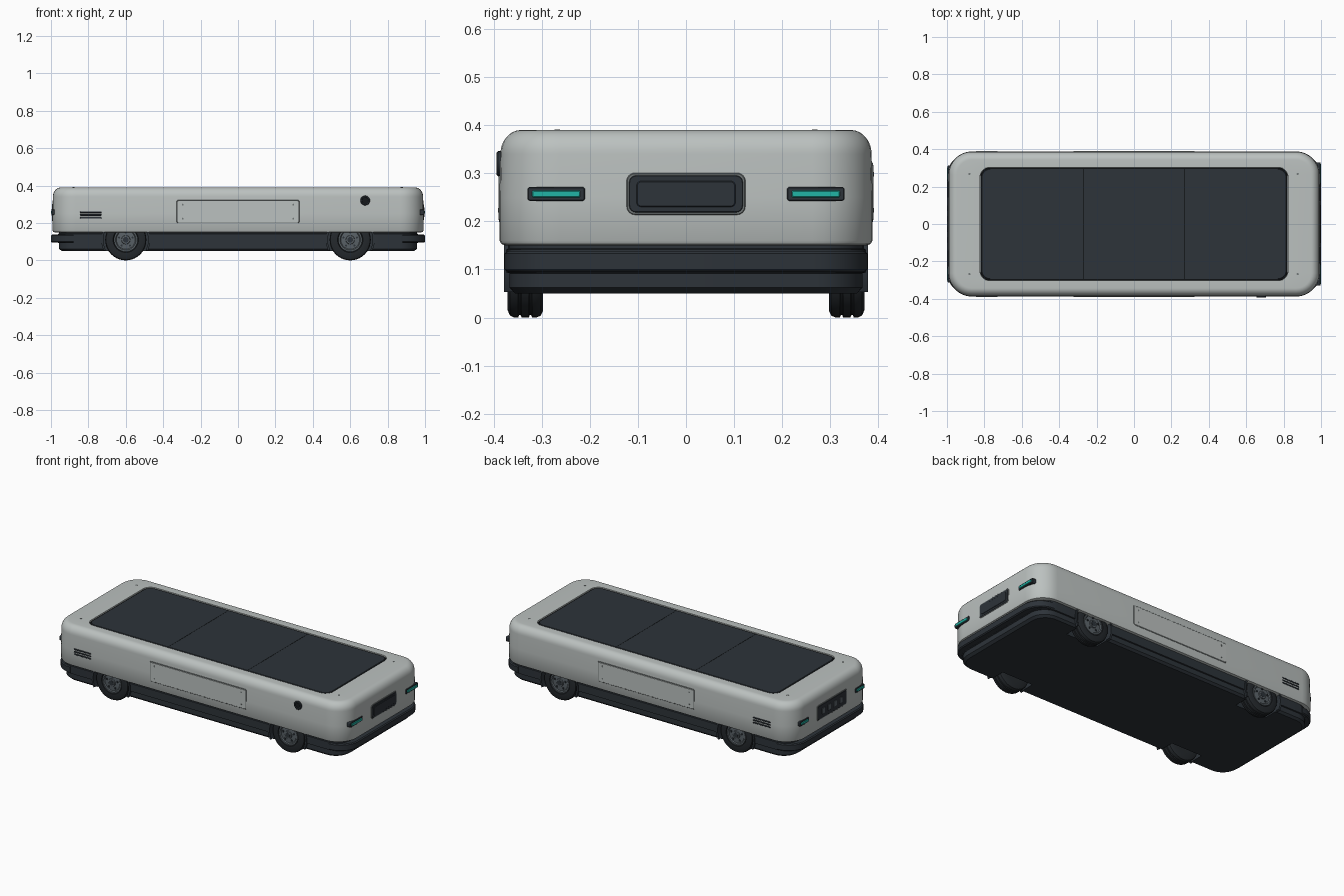
import bpy, bmesh, math
from mathutils import Vector

if "Cube" in bpy.data.objects:
    bpy.data.objects.remove(bpy.data.objects["Cube"])


def material(name, rgb):
    m = bpy.data.materials.new(name)
    m.diffuse_color = (*rgb, 1)
    m.use_nodes = True
    m.node_tree.nodes["Principled BSDF"].inputs["Base Color"].default_value = m.diffuse_color
    return m


SHELL = material("warm light grey", (0.50, 0.535, 0.525))
DARK = material("slate black", (0.026, 0.033, 0.041))
RUBBER = material("tyre black", (0.018, 0.022, 0.026))
HUB = material("hub grey", (0.10, 0.12, 0.135))
TRIM = material("seam grey", (0.17, 0.19, 0.19))
SEAM = material("seam black", (0.008, 0.010, 0.012))
TEAL = material("signal teal", (0.015, 0.46, 0.38))


# Local (u, v, w) to world frames: w points outward from the surface
def up(u, v, w):
    return Vector((u, v, w))


def side(s):
    return lambda u, v, w: Vector((u, s * w, v))


def end(s):
    return lambda u, v, w: Vector((s * w, u, v))


def rounded(hx, hy, r, cx=0, cy=0, n=8):
    pts = []
    for q, (sx, sy) in enumerate(((1, 1), (-1, 1), (-1, -1), (1, -1))):
        for i in range(n + 1):
            a = math.pi / 2 * (q + i / n)
            pts.append((cx + sx * (hx - r) + r * math.cos(a),
                        cy + sy * (hy - r) + r * math.sin(a)))
    return pts


def circle(r, cx=0, cy=0, n=32):
    return [(cx + r * math.cos(2 * math.pi * i / n),
             cy + r * math.sin(2 * math.pi * i / n)) for i in range(n)]


def loft(name, rings, mat, frame=up):
    """Bridge a stack of (outline, height) rings and cap both ends."""
    bm = bmesh.new()
    loops = [[bm.verts.new(frame(u, v, w)) for u, v in pts] for pts, w in rings]
    n = len(loops[0])
    for a, b in zip(loops, loops[1:]):
        for i in range(n):
            j = (i + 1) % n
            bm.faces.new((a[i], a[j], b[j], b[i]))
    bm.faces.new(loops[0])
    bm.faces.new(loops[-1])
    bmesh.ops.recalc_face_normals(bm, faces=bm.faces)
    mesh = bpy.data.meshes.new(name)
    bm.to_mesh(mesh)
    bm.free()
    mesh.materials.append(mat)
    ob = bpy.data.objects.new(name, mesh)
    bpy.context.collection.objects.link(ob)
    return ob


def plate(name, hx, hy, r, cx, cy, w0, w1, mat, frame, n=4):
    """Rounded plate with a tiny softened outer edge."""
    b = min(0.002, r * 0.5)
    return loft(name, [(rounded(hx, hy, r, cx, cy, n), w0),
                       (rounded(hx, hy, r, cx, cy, n), w1 - b),
                       (rounded(hx - b, hy - b, r - b, cx, cy, n), w1)], mat, frame)


def disc(name, r, cx, cy, w0, w1, mat, frame, n=16):
    return loft(name, [(circle(r, cx, cy, n), w0), (circle(r, cx, cy, n), w1)], mat, frame)


# Upper shell with filleted top and a shallow deck recess
HX, HY, R, TOP = 0.992, 0.388, 0.125, 0.39
rings = []
for d, z in ((0.012, 0.150), (0.004, 0.153), (0, 0.160), (0, 0.25)):
    rings.append((rounded(HX - d, HY - d, R - d), z))
for i in range(9):
    a = math.pi / 2 * i / 8
    d = 0.002 + 0.043 * (1 - math.cos(a))
    rings.append((rounded(HX - d, HY - d, R - d), TOP - 0.05 * (1 - math.sin(a))))
rings += [(rounded(0.823, 0.303, 0.052), TOP), (rounded(0.823, 0.303, 0.052), 0.378)]
loft("upper_shell", rings, SHELL)

# Cargo deck: panel, seams and corner screws
plate("deck_rim", 0.822, 0.302, 0.051, 0, 0, 0.377, 0.384, SEAM, up, 8)
plate("deck_panel", 0.815, 0.295, 0.047, 0, 0, 0.38, 0.389, DARK, up, 8)
for x in (-0.27, 0.27):
    plate("deck_seam", 0.002, 0.294, 0.001, x, 0, 0.385, 0.3895, SEAM, up, 1)
for x in (-0.88, 0.875):
    for y in (-0.268, 0.268):
        disc("deck_screw", 0.006, x, y, 0.387, 0.391, TRIM, up)

# Lower skirt with chamfered bottom edge
skirt = loft("lower_skirt", [(rounded(HX - d, hy, r), z) for d, hy, r, z in (
    (0.050, 0.355, 0.09, 0.05), (0.034, 0.367, 0.10, 0.062), (0.034, 0.367, 0.10, 0.092),
    (0.030, 0.374, 0.10, 0.094), (0.030, 0.374, 0.10, 0.141),
    (0.036, 0.370, 0.10, 0.144), (0.036, 0.370, 0.10, 0.155))], DARK)

# Bumpers wrapping both ends
for s in (-1, 1):
    def wrap(d):
        pts = rounded(1.0 - d, 0.377 - d, 0.12 - d)
        return [(s * x, y) for x, y in pts if x > 0.87]
    loft("end_bumper", [(wrap(0.006), 0.095), (wrap(0), 0.10), (wrap(0), 0.133),
                        (wrap(0.006), 0.138)], DARK)

# Wheels, wells and arch trims
WZ = 0.11
for sx in (-0.6, 0.6):
    for s in (-1, 1):
        f = side(s)
        cutter = disc("well_cutter", 0.121, sx, WZ, 0.27, 0.45, DARK, f, 48)
        cutter.hide_render = True
        mod = skirt.modifiers.new("well", 'BOOLEAN')
        mod.operation, mod.solver, mod.object = 'DIFFERENCE', 'EXACT', cutter
        bpy.context.view_layer.objects.active = skirt
        bpy.ops.object.modifier_apply(modifier=mod.name)
        bpy.data.objects.remove(cutter)

        profile = [(0.06, 0.297), (0.095, 0.297), (0.106, 0.302), (0.11, 0.311),
                   (0.11, 0.320), (0.105, 0.322), (0.105, 0.325), (0.11, 0.327),
                   (0.11, 0.342), (0.105, 0.344), (0.105, 0.347), (0.11, 0.349),
                   (0.11, 0.357), (0.106, 0.366), (0.095, 0.371), (0.068, 0.371),
                   (0.063, 0.362)]
        loft("tyre", [(circle(r, sx, WZ, 40), w) for r, w in profile], RUBBER, f)
        loft("wheel_hub", [(circle(r, sx, WZ), w) for r, w in (
            (0.063, 0.355), (0.063, 0.370), (0.055, 0.370), (0.050, 0.365),
            (0.024, 0.367), (0.022, 0.373), (0.016, 0.374))], HUB, f)
        disc("hub_cap", 0.015, sx, WZ, 0.37, 0.3755, DARK, f)
        for k in range(5):
            a = math.pi / 2 + 2 * math.pi * k / 5
            disc("wheel_bolt", 0.006, sx + 0.038 * math.cos(a), WZ + 0.038 * math.sin(a),
                 0.36, 0.371, DARK, f, 6)
        disc("axle_stub", 0.03, sx, WZ, 0.25, 0.30, DARK, f)

        # Arch lip is an arc open at the bottom
        angles = [math.radians(-26 + 232 * i / 30) for i in range(31)]
        lip = [(sx + 0.131 * math.cos(a), WZ + 0.131 * math.sin(a)) for a in angles]
        lip += [(sx + 0.120 * math.cos(a), WZ + 0.120 * math.sin(a)) for a in reversed(angles)]
        loft("arch_lip", [(lip, 0.355), (lip, 0.379)], DARK, f)

# Side hatches with screws, and vent slits
for s in (-1, 1):
    f = side(s)
    plate("hatch_seam", 0.329, 0.0625, 0.009, 0, 0.26, 0.38, 0.3888, TRIM, f)
    plate("side_hatch", 0.3255, 0.059, 0.007, 0, 0.26, 0.38, 0.390, SHELL, f)
    for x in (-0.295, 0.295):
        for z in (0.223, 0.298):
            disc("hatch_screw", 0.005, x, z, 0.385, 0.391, TRIM, f)
    for z in (0.228, 0.243, 0.258):
        plate("vent_slit", 0.058, 0.0045, 0.003, -0.787, z, 0.384, 0.3895, DARK, f)

# Side sensor on the front flank
f = side(-1)
loft("side_sensor", [(circle(r, 0.68, 0.32, 24), w) for r, w in (
    (0.026, 0.37), (0.026, 0.391), (0.023, 0.394), (0.018, 0.394), (0.016, 0.390))], DARK, f)
disc("sensor_lens", 0.014, 0.68, 0.32, 0.385, 0.392, SEAM, f)

# Leading end: display and signal lamps
f = end(1)
plate("display_bezel", 0.124, 0.044, 0.018, 0, 0.257, 0.985, 0.9935, TRIM, f)
plate("display_frame", 0.119, 0.039, 0.015, 0, 0.257, 0.985, 0.995, DARK, f)
plate("display_screen", 0.103, 0.027, 0.010, 0, 0.257, 0.985, 0.997, DARK, f)
for y in (-0.27, 0.27):
    plate("lamp_housing", 0.060, 0.0145, 0.006, y, 0.257, 0.955, 0.996, DARK, f)
    plate("lamp_lens", 0.050, 0.0075, 0.004, y, 0.257, 0.975, 1.0, TEAL, f)

# Trailing end: charging panel with contacts and smaller lamps
f = end(-1)
plate("charge_bezel", 0.144, 0.047, 0.012, 0, 0.257, 0.985, 0.9935, TRIM, f)
plate("charge_panel", 0.139, 0.042, 0.010, 0, 0.257, 0.985, 0.995, DARK, f)
for i in range(4):
    plate("charge_contact", 0.015, 0.018, 0.004, -0.084 + 0.056 * i, 0.257,
          0.985, 0.997, HUB, f)
for y in (-0.27, 0.27):
    plate("rear_lamp_housing", 0.043, 0.0145, 0.006, y, 0.257, 0.965, 0.996, DARK, f)
    plate("rear_lamp_lens", 0.034, 0.0075, 0.004, y, 0.257, 0.975, 0.999, TEAL, f)

# Smooth shading with crisp edges
bpy.ops.object.select_all(action='SELECT')
bpy.context.view_layer.objects.active = skirt
bpy.ops.object.shade_smooth_by_angle(angle=math.radians(30))
